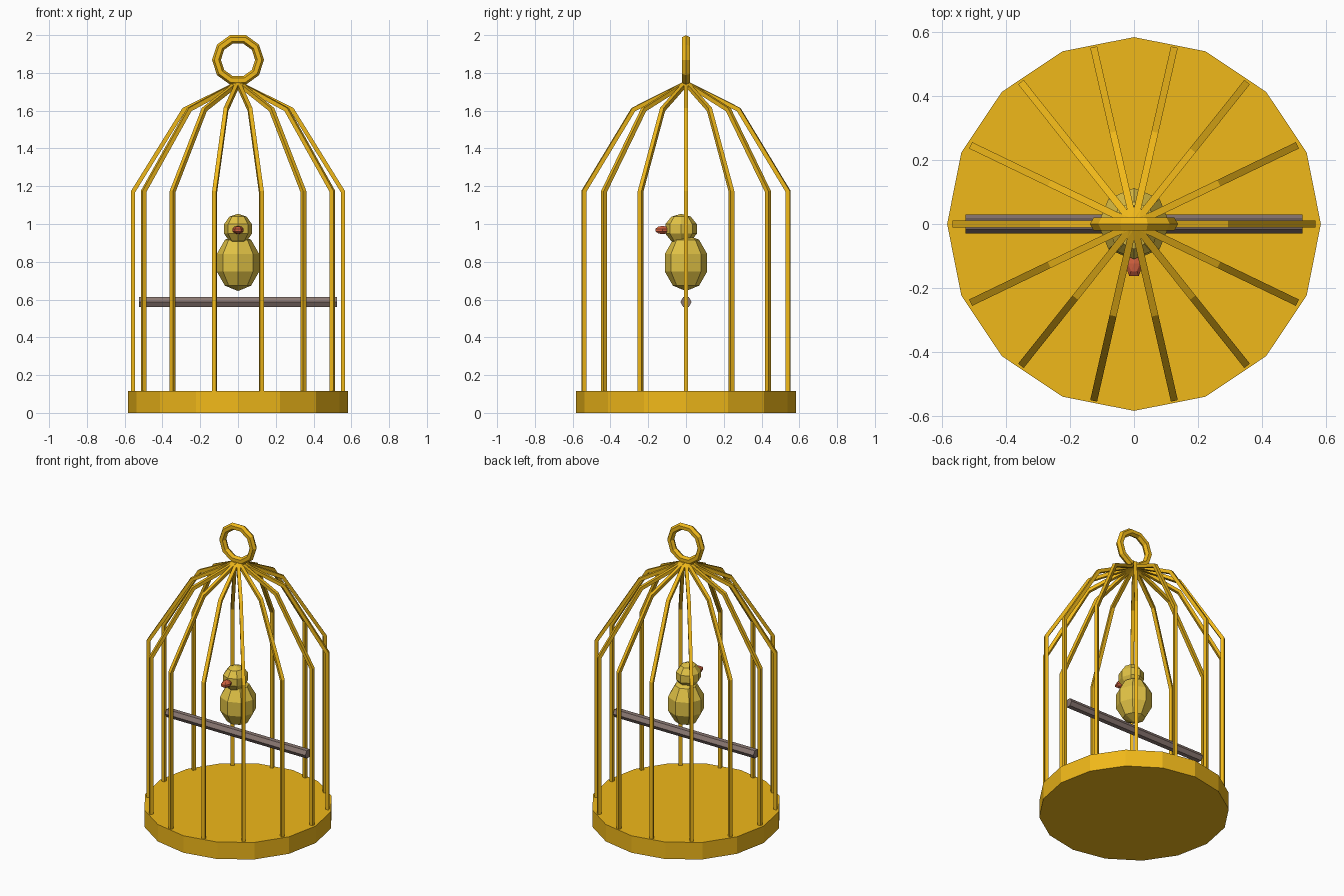
import bpy, bmesh, math
from mathutils import Matrix, Vector

if "Cube" in bpy.data.objects:
    bpy.data.objects.remove(bpy.data.objects["Cube"])


def material(name, rgb):
    m = bpy.data.materials.new(name)
    m.diffuse_color = (*rgb, 1)
    m.use_nodes = True
    m.node_tree.nodes["Principled BSDF"].inputs["Base Color"].default_value = m.diffuse_color
    return m


gold = material("gold", (0.87, 0.48, 0.01))
yellow = material("feather_yellow", (0.75, 0.54, 0.06))
orange = material("beak_orange", (0.65, 0.12, 0.05))
wood = material("perch_wood", (0.26, 0.19, 0.17))


def finish(name, mat):
    ob = bpy.context.object
    ob.name = name
    ob.data.materials.append(mat)
    return ob


def cylinder(name, sides, radius, depth, loc, mat, rot=(0, 0, 0)):
    bpy.ops.mesh.primitive_cylinder_add(vertices=sides, radius=radius, depth=depth,
                                        location=loc, rotation=rot)
    return finish(name, mat)


def ball(name, segs, rings, radii, loc, mat, turn=0):
    bpy.ops.mesh.primitive_uv_sphere_add(segments=segs, ring_count=rings, radius=1)
    ob = finish(name, mat)
    ob.data.transform(Matrix.LocRotScale(Vector(loc), None, Vector(radii))
                      @ Matrix.Rotation(turn, 4, 'Z'))
    return ob


# Floor tray and perch
cylinder("base", 16, 0.583, 0.115, (0, 0, 0.0575), gold)
cylinder("perch", 6, 0.03, 1.05, (0, 0, 0.587), wood, (0, math.pi / 2, 0))

# Cage bars: one square rod swept along a bent path, repeated around the axis
PATH = [(0.555, 0.1), (0.555, 1.172), (0.286, 1.606), (0, 1.747)]
BARS, HALF = 14, 0.011
pts = [Vector(p) for p in PATH]
bm = bmesh.new()
for i in range(BARS):
    spin = Matrix.Rotation(math.tau * i / BARS, 3, 'Z')
    rings = []
    for k, p in enumerate(pts):
        dirs = []
        if k > 0:
            dirs.append((p - pts[k - 1]).normalized())
        if k < len(pts) - 1:
            dirs.append((pts[k + 1] - p).normalized())
        t = sum(dirs, Vector((0, 0))).normalized()
        n = Vector((t.y, -t.x)) * HALF / t.dot(dirs[0])
        rings.append([bm.verts.new(spin @ Vector((p.x + s * n.x, w * HALF, p.y + s * n.y)))
                      for s, w in ((1, 1), (-1, 1), (-1, -1), (1, -1))])
    for a, b in zip(rings, rings[1:]):
        for j in range(4):
            bm.faces.new((a[j], a[(j + 1) % 4], b[(j + 1) % 4], b[j]))
    bm.faces.new(rings[0])
    bm.faces.new(rings[-1])
bmesh.ops.recalc_face_normals(bm, faces=bm.faces)
mesh = bpy.data.meshes.new("cage_bars")
bm.to_mesh(mesh)
bm.free()
mesh.materials.append(gold)
bpy.context.collection.objects.link(bpy.data.objects.new("cage_bars", mesh))

# Hanging ring
bpy.ops.mesh.primitive_torus_add(major_segments=10, minor_segments=6, major_radius=0.114,
                                 minor_radius=0.0235, location=(0, 0, 1.869),
                                 rotation=(math.pi / 2, 0, 0))
finish("hanging_ring", gold)

# Bird
ball("bird_body", 8, 5, (0.118, 0.118, 0.15), (0, 0, 0.795), yellow)
ball("bird_head", 8, 5, (0.078, 0.088, 0.08), (0, -0.026, 0.974), yellow)
ball("bird_beak", 6, 5, (0.031, 0.046, 0.022), (0, -0.124, 0.968), orange, math.pi / 2)
